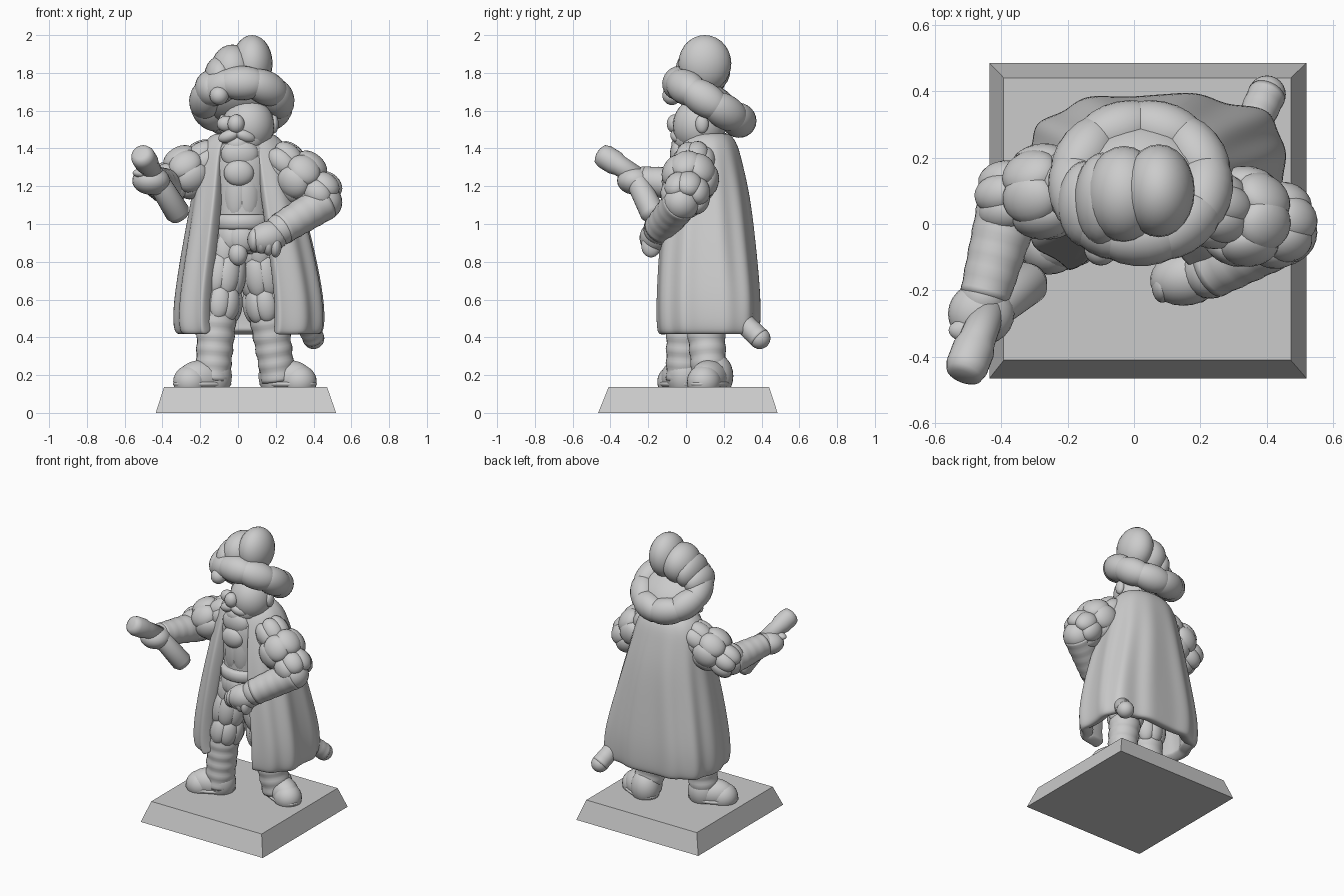
import bpy, bmesh, math
from mathutils import Vector, Matrix

if "Cube" in bpy.data.objects:
    bpy.data.objects.remove(bpy.data.objects["Cube"], do_unlink=True)

grey = bpy.data.materials.new("plain grey")
grey.use_nodes = True
grey.diffuse_color = (0.6, 0.6, 0.6, 1)
grey.node_tree.nodes["Principled BSDF"].inputs["Base Color"].default_value = (0.6, 0.6, 0.6, 1)


def finish(name, bm, smooth=True):
    mesh = bpy.data.meshes.new(name)
    for f in bm.faces:
        f.smooth = smooth
    bm.to_mesh(mesh)
    bm.free()
    mesh.materials.append(grey)
    ob = bpy.data.objects.new(name, mesh)
    bpy.context.collection.objects.link(ob)
    return ob


def ball(bm, c, r, along=None):
    """Ellipsoid; with a direction, its first radius lies along it."""
    m = Matrix.Diagonal((*r, 1)) if not isinstance(r, float) else Matrix.Scale(r, 4)
    if along:
        m = Vector(along).to_track_quat('X', 'Z').to_matrix().to_4x4() @ m
    bmesh.ops.create_uvsphere(bm, u_segments=24, v_segments=14, radius=1,
                              matrix=Matrix.Translation(c) @ m)


def frame(axis):
    """Two unit vectors square to the axis, with the axis itself."""
    w = Vector(axis).normalized()
    u = Vector((0, -1, 0)) if abs(w.y) < 0.9 else Vector((1, 0, 0))
    u = (u - w * u.dot(w)).normalized()
    return u, w.cross(u), w


def spin(bm, a, b, profile, flat=1.0, n=28):
    """Round body along a to b from (t, radius) pairs, closed at both ends."""
    a, b = Vector(a), Vector(b)
    u, v, w = frame(b - a)
    rings = []
    for t, r in profile:
        c = a.lerp(b, t)
        rings.append([bm.verts.new(c + r * (u * flat * math.cos(k * math.tau / n)
                     + v * math.sin(k * math.tau / n))) for k in range(n)])
    for lo, hi in zip(rings, rings[1:]):
        for k in range(n):
            j = (k + 1) % n
            bm.faces.new((lo[k], lo[j], hi[j], hi[k]))
    bm.faces.new(rings[0][::-1])
    bm.faces.new(rings[-1])


def limb(bm, a, b, ra, rb):
    """Tapered limb with rounded ends and faint creases."""
    spin(bm, a, b, [(t / 16, (ra + (rb - ra) * t / 16) * (1 + 0.015 * math.sin(t * 1.7)))
                    for t in range(17)])
    ball(bm, a, ra)
    ball(bm, b, rb)


def puffs(bm, a, b, rows, n, overlap=1.6):
    """Rows of cushions round an axis: (t, ring radius, thickness, half length)."""
    a, b = Vector(a), Vector(b)
    u, v, w = frame(b - a)
    for i, (t, ring, thick, half) in enumerate(rows):
        for k in range(n):
            ang = (k + 0.5 * (i % 2)) * math.tau / n
            rad = u * math.cos(ang) + v * math.sin(ang)
            wide = (ring + thick * 0.4) * math.sin(math.pi / n) * overlap
            m = Matrix((rad * thick, w.cross(rad) * wide, w * half)).transposed().to_4x4()
            bmesh.ops.create_uvsphere(bm, u_segments=18, v_segments=12, radius=1,
                                      matrix=Matrix.Translation(a.lerp(b, t) + rad * ring) @ m)


# Plinth with sloping sides
bm = bmesh.new()
bmesh.ops.create_cube(bm, size=1, matrix=Matrix.Translation((0.042, 0.01, 0.068))
                      @ Matrix.Diagonal((0.955, 0.95, 0.136, 1)))
for vert in bm.verts:
    if vert.co.z > 0.1:
        vert.co.x = 0.04 + (vert.co.x - 0.042) * 0.905
        vert.co.y = 0.015 + (vert.co.y - 0.01) * 0.895
finish("plinth", bm, False)

# Legs: shoes, boots and slashed breeches
for side, foot, toe, shin, knee, hip in (
        ("right", (-0.19, -0.035), (-0.9, -0.4), (-0.135, -0.015), (-0.11, 0.0), (-0.06, 0.05)),
        ("left", (0.265, 0.125), (0.88, -0.45), (0.215, 0.125), (0.16, 0.1), (0.1, 0.07))):
    d = Vector((*toe, 0)).normalized()
    f = Vector((*foot, 0.165))
    bm = bmesh.new()
    ball(bm, f + d * 0.065, (0.095, 0.09, 0.09), d)
    ball(bm, f + Vector((0, 0, 0.02)), (0.14, 0.09, 0.095), d)
    ball(bm, f - d * 0.065 + Vector((0, 0, 0.03)), (0.1, 0.095, 0.12), d)
    ball(bm, f - Vector((0, 0, 0.012)), (0.165, 0.095, 0.03), d)
    finish(side + "_shoe", bm)
    bm = bmesh.new()
    spin(bm, (*shin, 0.17), (*knee, 0.53),
         [(t / 24, 0.09 + 0.014 * t / 24 + 0.003 * math.sin(t * 1.3)) for t in range(25)])
    finish(side + "_boot", bm)
    bm = bmesh.new()
    spin(bm, (*knee, 0.49), (*hip, 0.93), [(0, 0.07), (0.1, 0.09), (0.5, 0.1), (1, 0.1)])
    puffs(bm, (*knee, 0.49), (*hip, 0.93),
          [(0.2, 0.08, 0.045, 0.095), (0.55, 0.085, 0.045, 0.115), (0.85, 0.08, 0.04, 0.1)], 8)
    finish(side + "_breeches", bm)

# Doublet with skirt, belt and shirt front
bm = bmesh.new()
spin(bm, (0.02, 0.06, 0.84), (0.025, 0.08, 1.5),
     [(0, 0.12), (0.1, 0.155), (0.3, 0.15), (0.5, 0.16), (0.7, 0.17), (0.85, 0.15),
      (0.95, 0.1), (1, 0.06)], 0.92)
puffs(bm, (0.02, 0.06, 0.84), (0.02, 0.07, 1.5),
      [(0.13, 0.118, 0.045, 0.08), (0.5, 0.105, 0.045, 0.16), (0.74, 0.1, 0.045, 0.12)], 9)
ball(bm, (0.0, -0.07, 0.84), (0.05, 0.045, 0.06))
finish("doublet", bm)
bm = bmesh.new()
spin(bm, (0.02, 0.06, 0.97), (0.02, 0.06, 1.05),
     [(0, 0.148), (0.15, 0.165), (0.85, 0.165), (1, 0.148)])
finish("belt", bm)
bm = bmesh.new()
ball(bm, (0.01, -0.035, 1.37), (0.1, 0.05, 0.08))
ball(bm, (0.005, -0.065, 1.27), (0.08, 0.045, 0.07))
finish("shirt_front", bm)

# Cloak: thick open-fronted shell with folds, flared over the scabbard
levels = [(0.405, 0.06, 0.11, 0.37, 0.265), (0.44, 0.06, 0.11, 0.392, 0.278),
          (0.52, 0.06, 0.11, 0.396, 0.282), (0.65, 0.06, 0.11, 0.385, 0.28),
          (0.9, 0.055, 0.105, 0.34, 0.262), (1.15, 0.045, 0.11, 0.285, 0.23),
          (1.33, 0.035, 0.115, 0.25, 0.183), (1.44, 0.03, 0.12, 0.215, 0.15),
          (1.5, 0.03, 0.12, 0.13, 0.09)]
bm = bmesh.new()
steps, rows = 76, []
for z, cx, cy, rx, ry in levels:
    square = 0.72 + 0.25 * max(0, z - 0.65)
    row = []
    for k in range(steps + 1):
        th = 0.27 + (math.tau - 0.27 - 0.54) * k / steps
        s, c = math.sin(th), math.cos(th)
        fold = 1 + 0.025 * min(1, (1.5 - z) * 2) * math.sin(11 * th + 0.8 * z)
        fold += 0.08 * max(0, min(1, (1.05 - z) * 2)) * math.exp(-((th - 2.2) / 0.25) ** 2)
        s = math.copysign(abs(s) ** square, s)
        c = math.copysign(abs(c) ** square, c)
        row.append(bm.verts.new((cx + rx * s * fold, cy - ry * c * fold, z)))
    rows.append(row)
for lo, hi in zip(rows, rows[1:]):
    for k in range(steps):
        bm.faces.new((lo[k], lo[k + 1], hi[k + 1], hi[k]))
cloak = finish("cloak", bm)
thick = cloak.modifiers.new("thickness", 'SOLIDIFY')
thick.thickness, thick.offset = 0.08, -1
soft = cloak.modifiers.new("soft", 'SUBSURF')
soft.levels = soft.render_levels = 2

# Scabbard tip poking out behind
bm = bmesh.new()
limb(bm, (0.33, 0.24, 0.54), (0.4, 0.39, 0.395), 0.054, 0.057)
finish("scabbard", bm)

# Puffed sleeves
for side, a, b, grow in (("right", (-0.14, 0.12, 1.35), (-0.41, 0.07, 1.19), 0.0),
                         ("left", (0.21, 0.05, 1.35), (0.465, -0.01, 1.125), 0.014)):
    bm = bmesh.new()
    spin(bm, a, b, [(0, 0.06), (0.2, 0.1), (0.5, 0.12), (0.8, 0.1), (1, 0.05)])
    puffs(bm, a, b, [(0.12, 0.068, 0.05, 0.085), (0.48, 0.092 + grow / 2, 0.055, 0.09),
                     (0.86, 0.065 + grow, 0.055, 0.08)], 7)
    finish(side + "_sleeve", bm)

# Outstretched right forearm, hand and the two parts it holds
bm = bmesh.new()
limb(bm, (-0.38, 0.04, 1.2), (-0.45, -0.22, 1.23), 0.095, 0.075)
finish("right_forearm", bm)
bm = bmesh.new()
ball(bm, (-0.46, -0.27, 1.23), (0.1, 0.095, 0.075))
for k in range(4):
    ball(bm, (-0.5 + 0.02 * k, -0.32 + 0.015 * k, 1.27 - 0.03 * k), (0.058, 0.035, 0.026))
finish("right_hand", bm)
bm = bmesh.new()
spin(bm, (-0.43, -0.24, 1.24), (-0.515, -0.46, 1.375),
     [(0, 0.05), (0.5, 0.055), (0.62, 0.064), (0.86, 0.064), (0.96, 0.055), (1, 0.035)])
finish("baton", bm)
bm = bmesh.new()
spin(bm, (-0.45, -0.28, 1.27), (-0.305, -0.165, 1.035),
     [(0, 0.045), (0.1, 0.058), (0.9, 0.066), (1, 0.05)])
finish("baton_shaft", bm)

# Left forearm folded to the hip, with its hand
bm = bmesh.new()
limb(bm, (0.455, -0.025, 1.115), (0.23, -0.14, 0.975), 0.097, 0.085)
finish("left_forearm", bm)
bm = bmesh.new()
ball(bm, (0.16, -0.16, 0.93), (0.115, 0.085, 0.085), (-1, -0.2, -0.3))
for k in range(4):
    ball(bm, (0.085 + 0.038 * k, -0.185, 0.915 - 0.01 * k), (0.032, 0.052, 0.062))
finish("left_hand", bm)

# Head with cheeks, ears, nose, moustache and chin
bm = bmesh.new()
ball(bm, (0.055, 0.07, 1.52), (0.138, 0.14, 0.15))
ball(bm, (0.025, 0.02, 1.45), (0.115, 0.085, 0.085))
for s in (-1, 1):
    ball(bm, (0.0 + s * 0.062, -0.025, 1.53), (0.05, 0.038, 0.042))
    ball(bm, (0.055 + s * 0.135, 0.085, 1.53), (0.025, 0.035, 0.05))
finish("head", bm)
bm = bmesh.new()
ball(bm, (-0.01, -0.06, 1.53), (0.045, 0.042, 0.05))
finish("nose", bm)
bm = bmesh.new()
for s in (-1, 1):
    ball(bm, (-0.005 + s * 0.045, -0.045, 1.465), (0.058, 0.036, 0.033), (1, 0.3 * s, -0.35 * s))
ball(bm, (0.0, -0.035, 1.42), (0.06, 0.042, 0.05))
finish("moustache", bm)

# Hat: tilted padded brim, cap, drooping crown and brooch
centre, normal = Vector((0.02, 0.125, 1.645)), Vector((0, 0.53, 0.85))
bm = bmesh.new()
puffs(bm, centre, centre + normal, [(0, 0.192, 0.088, 0.092)], 9, 1.85)
finish("hat_brim", bm)
bm = bmesh.new()
ball(bm, centre, (0.1, 0.2, 0.2), normal)
finish("hat_cap", bm)
bm = bmesh.new()
for c, r in (((0.075, 0.1, 1.85), (0.108, 0.14, 0.15)),
             ((-0.03, 0.09, 1.815), (0.115, 0.145, 0.135)),
             ((-0.095, 0.075, 1.775), (0.085, 0.14, 0.115)),
             ((-0.145, 0.06, 1.715), (0.085, 0.13, 0.1))):
    ball(bm, c, r)
finish("hat_crown", bm)
bm = bmesh.new()
ball(bm, (-0.1, -0.075, 1.68), 0.05)
finish("brooch", bm)
